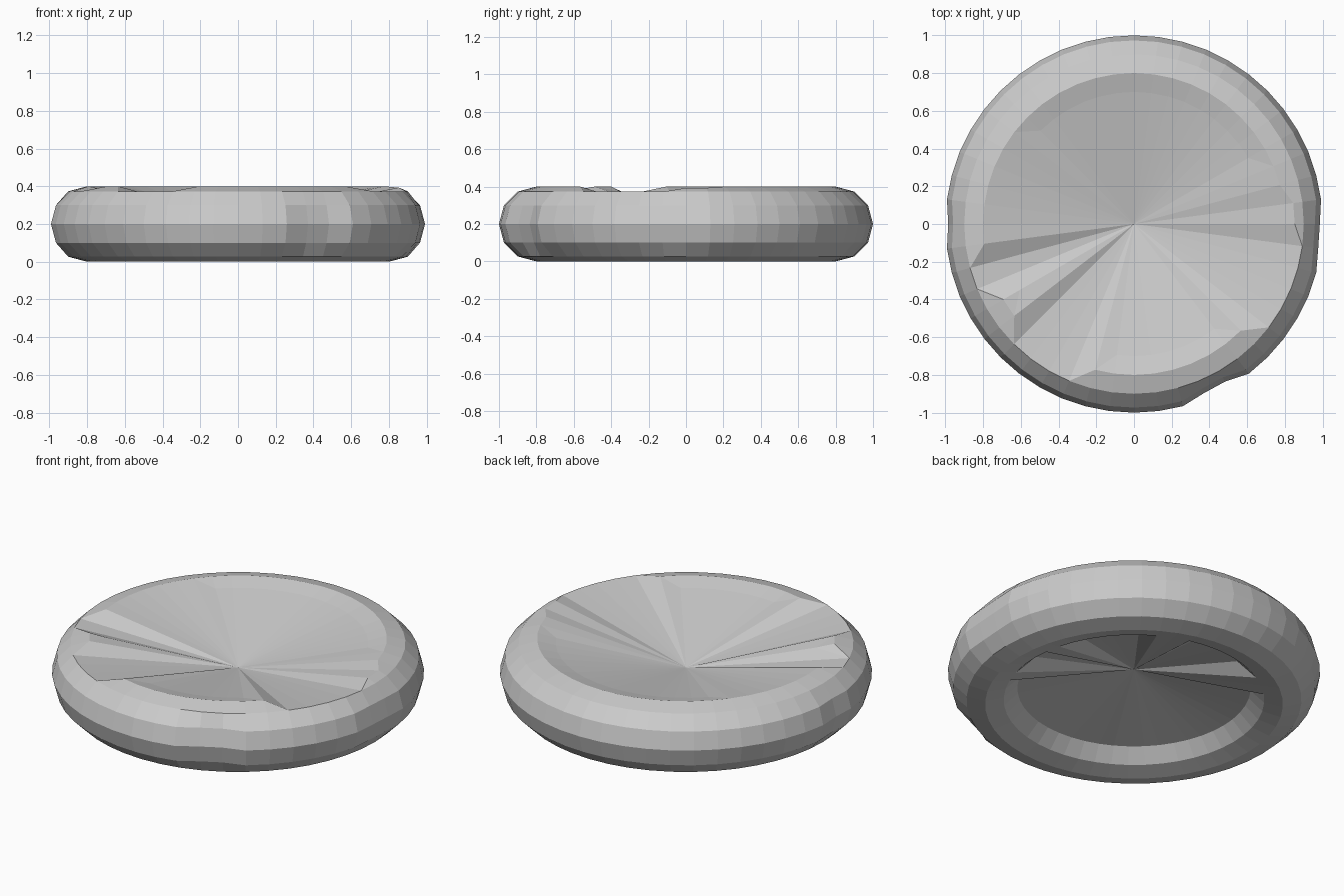
import bpy, bmesh
from math import sin, cos, radians

if "Cube" in bpy.data.objects:
    bpy.data.objects.remove(bpy.data.objects["Cube"])

SEG, R, T = 48, 0.8, 0.2      # lathe steps, ring radius, tube radius

# Sectors (start, end, limit): how far round the tube the skin attaches
TOP = [(26, 142, 120), (142, 195, 90), (195, 204, 60), (204, 211, 120),
       (211, 217, 60), (217, 223, 90), (223, 250, 60), (250, 256, 90),
       (256, 312, 120), (312, 320, 90), (320, 353, 60), (353, 375, 75),
       (375, 386, 90)]
BOTTOM = [(5, 20, 120), (60, 80, 120), (118, 140, 120), (335, 350, 120)]
# Small dents in the outer edge: (angle, radial scale)
DENTS = {292.5: 0.97, 300: 0.965, 0: 0.985, 352.5: 0.985, 180: 0.985}


def limit(table, a, default):
    for lo, hi, v in table:
        if lo <= a < hi or lo <= a + 360 < hi:
            return v
    return default


bm = bmesh.new()
top_hub = bm.verts.new((0, 0, 0.227))
low_hub = bm.verts.new((0, 0, 0.215))

# Rounded rim, clipped by the sector limits
rings = []
for i in range(SEG):
    a = 360 * i / SEG
    hi, lo = limit(TOP, a, 120), limit(BOTTOM, a, 150)
    col = []
    for p in range(-150, 121, 30):
        q = radians(max(-lo, min(hi, p)))
        r = R + T * cos(q)
        if abs(p) <= 30:
            r *= DENTS.get(a, 1)
        col.append(bm.verts.new((r * cos(radians(a)), r * sin(radians(a)), T + T * sin(q))))
    rings.append(col)

# Rim faces and the dished skins above and below
for i in range(SEG):
    c, d = rings[i], rings[(i + 1) % SEG]
    for j in range(len(c) - 1):
        bm.faces.new((c[j], d[j], d[j + 1], c[j + 1]))
    bm.faces.new((c[-1], d[-1], top_hub))
    bm.faces.new((d[0], c[0], low_hub))

bmesh.ops.remove_doubles(bm, verts=bm.verts, dist=0.0005)
bmesh.ops.recalc_face_normals(bm, faces=bm.faces)
mesh = bpy.data.meshes.new("dished_disc")
bm.to_mesh(mesh)
bm.free()
disc = bpy.data.objects.new("dished_disc", mesh)
bpy.context.collection.objects.link(disc)
